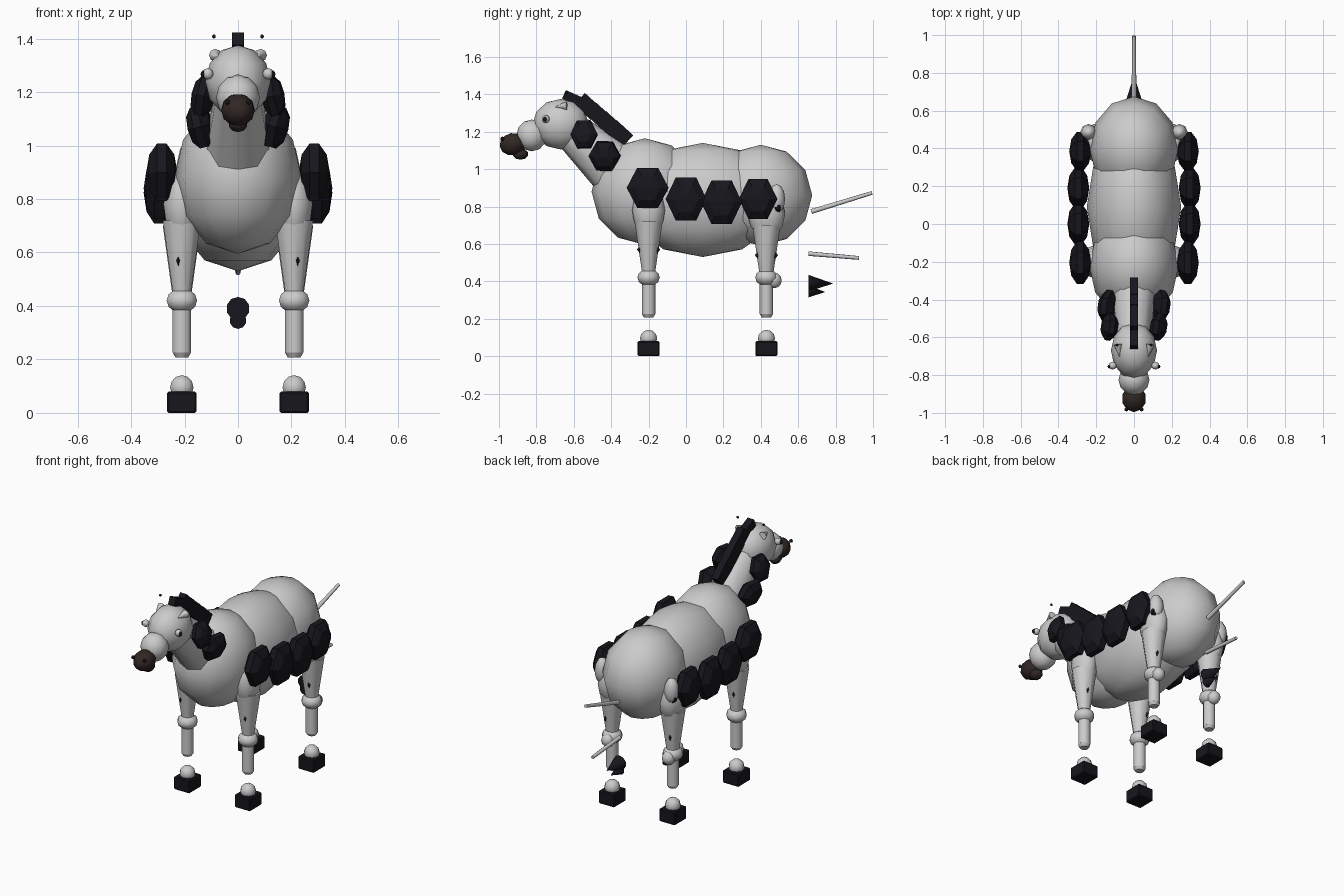
import bpy, math
from mathutils import Vector

if "Cube" in bpy.data.objects:
    bpy.data.objects.remove(bpy.data.objects["Cube"])


def mat(name, c):
    m = bpy.data.materials.new(name)
    m.diffuse_color = (*c, 1)
    m.use_nodes = True
    m.node_tree.nodes["Principled BSDF"].inputs["Base Color"].default_value = m.diffuse_color
    return m


BLACK = mat("black", (0.008, 0.008, 0.012))
BROWN = mat("brown", (0.03, 0.02, 0.017))


def finish(name, m=None, smooth=False):
    o = bpy.context.object
    o.name = name
    if m:
        o.data.materials.append(m)
    if smooth:
        bpy.ops.object.shade_smooth()
    return o


def ball(name, loc, r, m=None, seg=12, rings=6, rot=(0, 0, 0), smooth=True):
    bpy.ops.mesh.primitive_uv_sphere_add(segments=seg, ring_count=rings, radius=1, location=loc, rotation=rot)
    o = finish(name, m, smooth)
    o.scale = r
    return o


def taper(name, a, b, r1, r2, m=None, verts=10, sx=1):
    # tapered cylinder between two points
    a, b = Vector(a), Vector(b)
    d = b - a
    bpy.ops.mesh.primitive_cone_add(vertices=verts, radius1=r1, radius2=r2, depth=d.length,
                                    location=(a + b) / 2,
                                    rotation=d.to_track_quat('Z', 'Y').to_euler())
    o = finish(name, m)
    o.scale.x = sx
    bpy.ops.object.shade_smooth_by_angle(angle=math.radians(50))
    return o


def box(name, loc, size, m=None, rx=0, bevel=0.0):
    bpy.ops.mesh.primitive_cube_add(size=1, location=loc, rotation=(rx, 0, 0))
    o = finish(name, m)
    o.scale = size
    bpy.ops.object.transform_apply(location=False, rotation=False, scale=True)
    if bevel:
        b = o.modifiers.new("bevel", 'BEVEL')
        b.width, b.segments = bevel, 1
    return o


def patch(name, loc, r, tilt=0.0, spin=0.0):
    # six-sided flattened blob whose pole faces sideways
    return ball(name, loc, (r[2], r[1], r[0]), BLACK, 6, 5,
                (spin, math.pi / 2 + tilt, 0), False)


# Body
ball("chest", (0, -0.22, 0.88), (0.237, 0.285, 0.285))
ball("belly", (0, 0.09, 0.835), (0.25, 0.42, 0.305))
ball("rump", (0, 0.40, 0.86), (0.235, 0.275, 0.27))

# Neck, head and muzzle
taper("neck", (0, -0.365, 0.985), (0, -0.62, 1.21), 0.15, 0.1, sx=0.85)
ball("head", (0, -0.67, 1.24), (0.122, 0.15, 0.135))
ball("muzzle", (0, -0.825, 1.18), (0.082, 0.082, 0.085))
ball("nose", (0, -0.925, 1.133), (0.065, 0.072, 0.06), BROWN, 10, 6, (0.2, 0, 0))
ball("jaw", (0, -0.885, 1.08), (0.036, 0.042, 0.03), BROWN, 8, 5)

# Mane
box("forelock", (0, -0.575, 1.365), (0.044, 0.17, 0.05), BLACK, -0.42)
for i in range(4):
    t = i / 3
    box("mane_tuft", (0, -0.525 + 0.17 * t, 1.335 - 0.145 * t), (0.044, 0.12, 0.085), BLACK, -0.74)

# Tail
taper("tail_upper", (0, 0.67, 0.773), (0, 0.995, 0.873), 0.013, 0.01, verts=8)
taper("tail_lower", (0, 0.655, 0.548), (0, 0.925, 0.525), 0.012, 0.01, verts=8)
taper("tail_tuft", (0, 0.655, 0.39), (0, 0.787, 0.388), 0.044, 0, BLACK)
taper("tail_tuft_small", (0, 0.655, 0.345), (0, 0.745, 0.343), 0.031, 0, BLACK)

for s in (-1, 1):
    # Eyes, ears, nostrils
    ball("eye", (s * 0.113, -0.75, 1.268), (0.021, 0.021, 0.021), None, 8, 6)
    ball("pupil", (s * 0.128, -0.754, 1.267), (0.012, 0.011, 0.014), BLACK, 8, 6)
    taper("ear", (s * 0.085, -0.637, 1.338), (s * 0.075, -0.70, 1.332), 0.024, 0.003, verts=8)
    ball("ear_tip", (s * 0.09, -0.64, 1.408), (0.008, 0.008, 0.008), BLACK, 6, 4)
    ball("nostril", (s * 0.04, -0.982, 1.163), (0.011, 0.011, 0.011), BLACK, 6, 4)

    # Side patches
    patch("neck_patch", (s * 0.13, -0.545, 1.185), (0.045, 0.076, 0.09), -s * 0.2, 0.15)
    patch("neck_patch", (s * 0.14, -0.435, 1.07), (0.05, 0.09, 0.095), s * 0.25, 0.15)
    for x, y, z, ry, rz in ((0.285, -0.205, 0.9, 0.118, 0.13), (0.295, 0.0, 0.84, 0.115, 0.14),
                            (0.295, 0.19, 0.823, 0.115, 0.14), (0.285, 0.385, 0.84, 0.108, 0.13)):
        patch("side_patch", (s * x, y, z), (0.058, ry, rz))

    # Legs
    for n, y in (("front", -0.2), ("hind", 0.43)):
        x = s * 0.21
        if n == "front":
            ball("front_shoulder", (x, y, 0.78), (0.072, 0.088, 0.14), None, 10, 6)
            taper("front_upper_leg", (x, y, 0.72), (x, y, 0.44), 0.075, 0.034)
        else:
            ball("hind_thigh", (x, y, 0.76), (0.075, 0.1, 0.13), None, 10, 6)
            ball("hind_hip", (s * 0.24, 0.485, 0.84), (0.045, 0.045, 0.08), None, 8, 6)
            patch("hip_patch", (s * 0.25, 0.49, 0.8), (0.03, 0.025, 0.035))
            taper("hind_upper_leg", (x, y, 0.7), (x, y, 0.42), 0.075, 0.034)
            ball("hind_hock", (x, y + 0.04, 0.405), (0.04, 0.042, 0.042), None, 8, 6)
        z = 0.57 if n == "front" else 0.54
        ball(n + "_leg_mark", (s * 0.223, y, z), (0.013, 0.062, 0.034), BLACK, 8, 4)
        ball(n + "_knee", (x, y, 0.42), (0.06, 0.06, 0.047), None, 10, 6)
        taper(n + "_lower_leg", (x, y, 0.225), (x, y, 0.42), 0.036, 0.036)
        taper(n + "_lower_leg_end", (x, y, 0.207), (x, y, 0.2255), 0.025, 0.036)
        ball(n + "_fetlock", (x, y, 0.095), (0.046, 0.046, 0.046), None, 10, 6)
        box(n + "_hoof", (x, y, 0.04), (0.11, 0.118, 0.08), BLACK, 0, 0.006)
